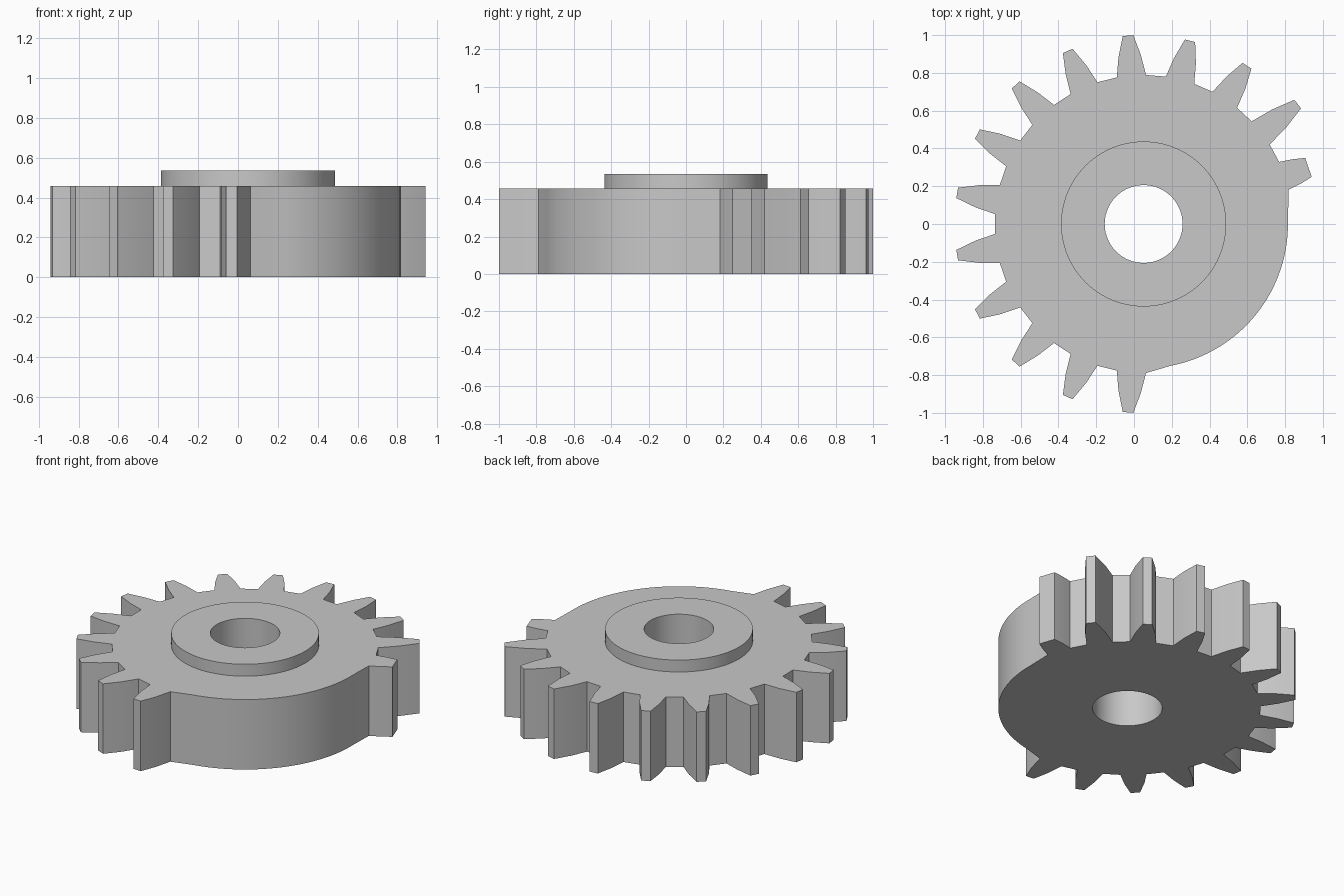
import bpy, bmesh
from math import sin, cos, radians, tau

CENTER_X = 0.051
PITCH = 360 / 19
ROOT, TIP, BACK = 0.789, 1.001, 0.764
BODY_TOP, HUB_TOP = 0.457, 0.535

if "Cube" in bpy.data.objects:
    bpy.data.objects.remove(bpy.data.objects["Cube"])

steel = bpy.data.materials.new("grey_steel")
steel.use_nodes = True
colour = (0.58, 0.58, 0.58, 1)
steel.diffuse_color = colour
steel.node_tree.nodes["Principled BSDF"].inputs["Base Color"].default_value = colour


def polar(radius, degrees):
    a = radians(degrees)
    return radius * cos(a), radius * sin(a)


def circle(radius, count=96):
    return [polar(radius, 360 * i / count) for i in range(count)]


def plate(name, outlines, bottom, top):
    """Extrude closed outlines; inner outlines become holes."""
    curve = bpy.data.curves.new(name, "CURVE")
    curve.dimensions = "2D"
    curve.fill_mode = "BOTH"
    curve.extrude = (top - bottom) / 2
    for outline in outlines:
        spline = curve.splines.new("POLY")
        spline.points.add(len(outline) - 1)
        for point, (x, y) in zip(spline.points, outline):
            point.co = (x, y, 0, 1)
        spline.use_cyclic_u = True
    obj = bpy.data.objects.new(name, curve)
    bpy.context.collection.objects.link(obj)
    obj.location = (CENTER_X, 0, (top + bottom) / 2)
    bpy.ops.object.select_all(action="DESELECT")
    obj.select_set(True)
    bpy.context.view_layer.objects.active = obj
    bpy.ops.object.convert(target="MESH")
    obj = bpy.context.object
    # Weld the caps to the walls
    bm = bmesh.new()
    bm.from_mesh(obj.data)
    bmesh.ops.remove_doubles(bm, verts=bm.verts, dist=0.0005)
    bmesh.ops.recalc_face_normals(bm, faces=bm.faces)
    bm.to_mesh(obj.data)
    bm.free()
    obj.data.materials.clear()
    obj.data.materials.append(steel)
    bpy.ops.object.shade_smooth_by_angle(angle=radians(25))
    return obj


# Toothed sector: the first tooth is short and broad, the second is longer
outline = []
for k in range(1, 15):
    tip = {1: 0.924, 2: 1.034}.get(k, TIP)
    tip_half = 3.3 if k == 1 else 1.6
    mid_half = 4.6 if k == 1 else 3.8
    mid = (ROOT + tip) / 2
    steps = [(ROOT, -5.65), (mid, -mid_half), (tip, -tip_half),
             (tip, tip_half), (mid, mid_half), (ROOT, 5.65)]
    outline += [polar(r, k * PITCH + a) for r, a in steps]

# Plain round sector closing the outline
START, END, STEPS = 281, 361, 32
outline += [polar(BACK, START + (END - START) * i / STEPS) for i in range(STEPS + 1)]

bore = circle(0.206)
plate("gear_body", [outline, bore], 0, BODY_TOP)
plate("hub_collar", [circle(0.437), bore], BODY_TOP, HUB_TOP)
